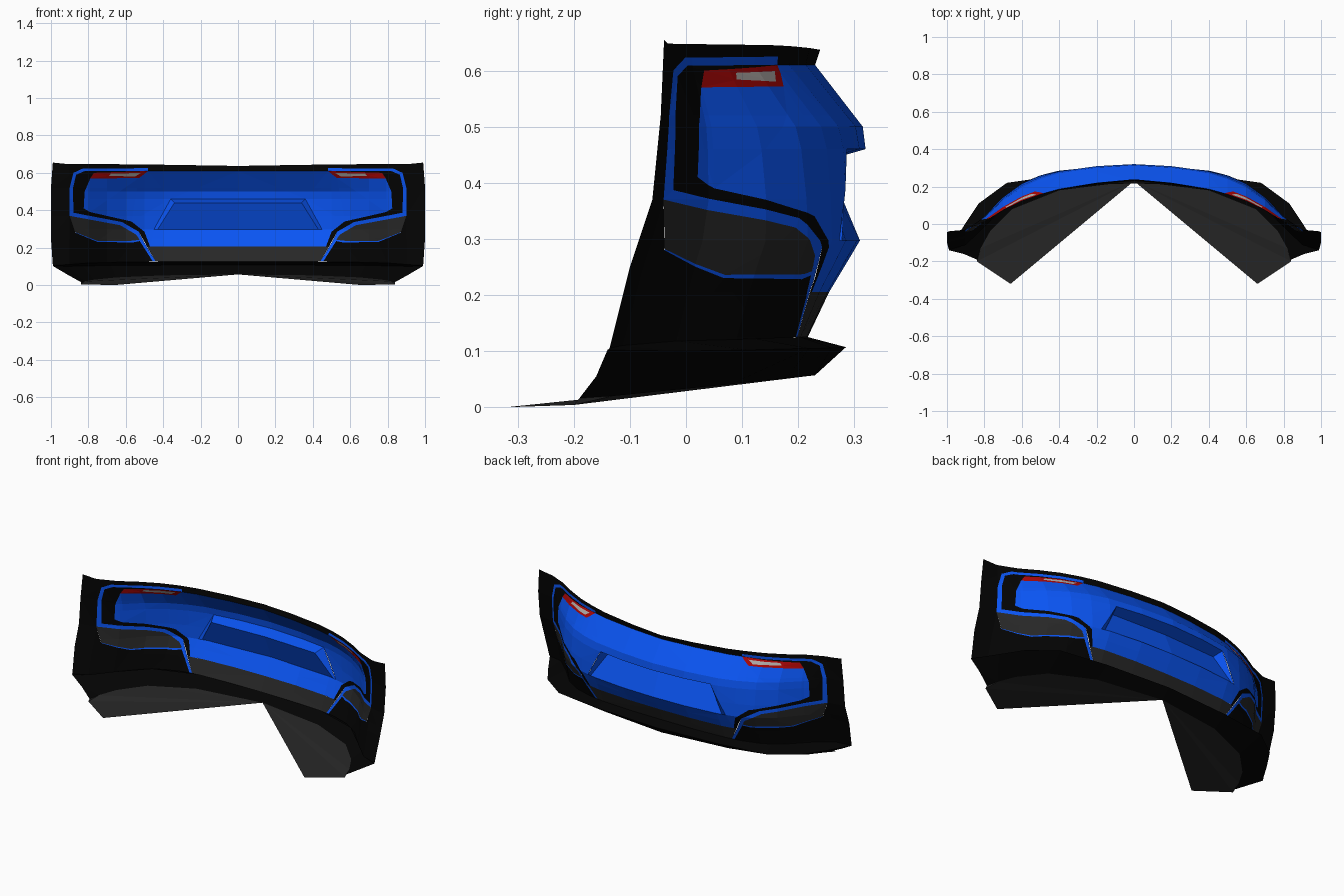
import bpy, bmesh

if "Cube" in bpy.data.objects:
    bpy.data.objects.remove(bpy.data.objects["Cube"])


def material(name, rgb):
    m = bpy.data.materials.new(name)
    m.diffuse_color = (*rgb, 1)
    m.use_nodes = True
    m.node_tree.nodes["Principled BSDF"].inputs["Base Color"].default_value = m.diffuse_color
    return m


BLUE = material("blue_paint", (0.003, 0.09, 0.90))
BLACK = material("black_plastic", (0.001, 0.001, 0.001))
GREY = material("dark_grey", (0.02, 0.02, 0.02))
RED = material("red_lens", (0.40, 0.002, 0.002))
WHITE = material("clear_lens", (0.45, 0.42, 0.40))

# Bumper surface: centre and end profiles (z, y), blended across x
CENTRE = [(.10, .215), (.125, .217), (.205, .255), (.297, .31), (.46, .32),
          (.5, .315), (.61, .23), (.64, .24)]
END = [(.10, -.14), (.25, -.10), (.37, -.06), (.52, -.045), (.655, -.04)]
BLEND = [(0, 0), (.2, .035), (.4, .12), (.5, .205), (.6, .33), (.7, .52),
         (.8, .77), (.9, .955), (1, 1)]


def interp(table, t):
    if t <= table[0][0]:
        return table[0][1]
    for (a, u), (b, v) in zip(table, table[1:]):
        if t <= b:
            return u + (v - u) * (t - a) / (b - a)
    return table[-1][1]


def surface(x, z):
    w = interp(BLEND, x) ** (1 + (.5 - z) * 1.5)   # the lower part is fuller
    return interp(CENTRE, z) * (1 - w) + interp(END, z) * w


def finish(bm, name, mat):
    me = bpy.data.meshes.new(name)
    bm.to_mesh(me)
    bm.free()
    me.materials.append(mat)
    ob = bpy.data.objects.new(name, me)
    bpy.context.collection.objects.link(ob)
    mod = ob.modifiers.new("mirror", 'MIRROR')
    mod.merge_threshold = 0.0005
    return ob


def panel(name, mat, *polys):
    """Front-view (x, z) outlines cut at the creases and laid on the surface."""
    bm = bmesh.new()
    for poly in polys:
        bm.faces.new([bm.verts.new((x, 0, z)) for x, z in poly])
    bm.normal_update()
    bmesh.ops.triangulate(bm, faces=bm.faces[:])
    cuts = [((x, 0, 0), (1, 0, 0)) for x, _ in BLEND[1:-1]]
    cuts += [((0, 0, z), (0, 0, 1)) for z, _ in CENTRE[1:-1] + END[1:-1]]
    for co, no in cuts:
        bmesh.ops.bisect_plane(bm, geom=bm.verts[:] + bm.edges[:] + bm.faces[:],
                               plane_co=co, plane_no=no, dist=1e-5)
    bmesh.ops.remove_doubles(bm, verts=bm.verts[:], dist=1e-4)
    for v in bm.verts:
        v.co.y = surface(v.co.x, v.co.z)
    bm.normal_update()
    for f in bm.faces:
        if f.normal.y < 0:
            f.normal_flip()
    return finish(bm, name, mat)


def faces(name, mat, *polys):
    """Plain 3D polygons."""
    bm = bmesh.new()
    for poly in polys:
        bm.faces.new([bm.verts.new(p) for p in poly])
    bmesh.ops.remove_doubles(bm, verts=bm.verts[:], dist=1e-4)
    return finish(bm, name, mat)


def strips(a, b, closed=False):
    m = len(a)
    return [(a[i], a[(i + 1) % m], b[(i + 1) % m], b[i])
            for i in range(m if closed else m - 1)]


# Shared outlines in front view
rim_out = [(.48, .625), (.83, .623), (.88, .60), (.90, .52), (.90, .37),
           (.63, .32), (.545, .27), (.525, .235), (.455, .125)]
rim_in = [(.48, .61), (.82, .609), (.865, .59), (.882, .52), (.88, .387),
          (.62, .337), (.53, .285), (.505, .235), (.44, .125)]
main_side = [(.79, .57), (.82, .50), (.825, .41), (.79, .39), (.57, .34),
             (.50, .285), (.47, .205)]
light_out = [(.48, .61), (.77, .60), (.79, .57), (.53, .572)]
light_in = [(.52, .599), (.68, .596), (.69, .584), (.55, .580)]
grey_low = [(.87, .28), (.75, .230), (.56, .228), (.525, .235)]

# Painted tailgate panel with plate opening
panel("tailgate_panel", BLUE,
      [(0, .61), (.48, .61), (.53, .572)] + main_side +
      [(0, .205), (0, .297), (.45, .297), (.36, .46), (0, .46)])

# Plate recess: leaning plate, roof and side wall
p_top, p_bot = (.34, .235, .44), (.43, surface(.43, .297), .297)
o_top, o_bot = (.36, surface(.36, .46), .46), (.45, surface(.45, .297), .297)
mid = (.2, surface(.2, .46), .46)
bots = [(x, surface(x, .297), .297) for x in (.4, .2, 0)]
faces("plate_recess", BLUE,
      [(0, .25, .44), p_top, p_bot] + bots,
      [(0, .32, .46), mid, o_top, p_top, (0, .25, .44)],
      [o_top, o_bot, p_bot, p_top])

# Tail lights
panel("tail_light", RED, *strips(light_out, light_in, True))
panel("tail_light_lens", WHITE, light_in)

# Black bezel and blue outline around the tailgate
panel("bezel", BLACK, rim_in[:7] + [(.485, .205)] + main_side[::-1] + [(.77, .60)])
panel("blue_outline", BLUE, *strips(rim_out, rim_in))

# Grey vents and lower centre insert
vent_low = [(x, z + d) for (x, z), d in zip(grey_low, (.002, .006, .009, .008))]
panel("corner_vent", GREY, rim_out[4:7][::-1] + vent_low)
panel("vent_trim", BLUE, *strips(grey_low, vent_low))
panel("lower_insert", GREY, [(0, .205), (.4855, .205), (.44, .125), (0, .125)])

# Black outer shell
panel("bumper_shell", BLACK,
      [(0, .637), (.5, .645), (.92, .648), (.99, .655), (1, .52), (1, .25), (.99, .105),
       (.9, .11), (.8, .118), (.65, .122), (.455, .125)] +
      grey_low[::-1] + rim_out[:5][::-1] + [(.48, .61), (0, .61)])

# Lower lip turning under to the diffuser
shelf = [(x, surface(x, z), z) for x, z in
         [(0, .125), (.4, .125), (.65, .122), (.8, .118), (.9, .11), (.99, .105)]]
lip = [(0, .285, .107), (.4, .26, .106), (.68, .22, .105), (.83, .11, .102),
       (.91, -.01, .10), (.99, -.14, .102)]
under = [(0, .23, .057), (.4, .18, .052), (.65, .08, .041), (.77, -.04, .029),
         (.82, -.13, .02), (.84, -.19, .016)]
corner = (.91, -.16, .055)
faces("bumper_lip", BLACK, *strips(lip, shelf), *strips(under[:5], lip[:5]),
      (under[4], corner, lip[5], lip[4]), (under[4], under[5], corner))

# Flat diffuser flaps fanning from the centre
tip, outer = (.66, -.32, 0), (.84, -.20, .004)
faces("diffuser", GREY, *[(under[0], under[i], under[i + 1]) for i in range(1, 4)],
      (under[0], under[4], outer), (under[0], outer, tip), (under[4], under[5], outer))
